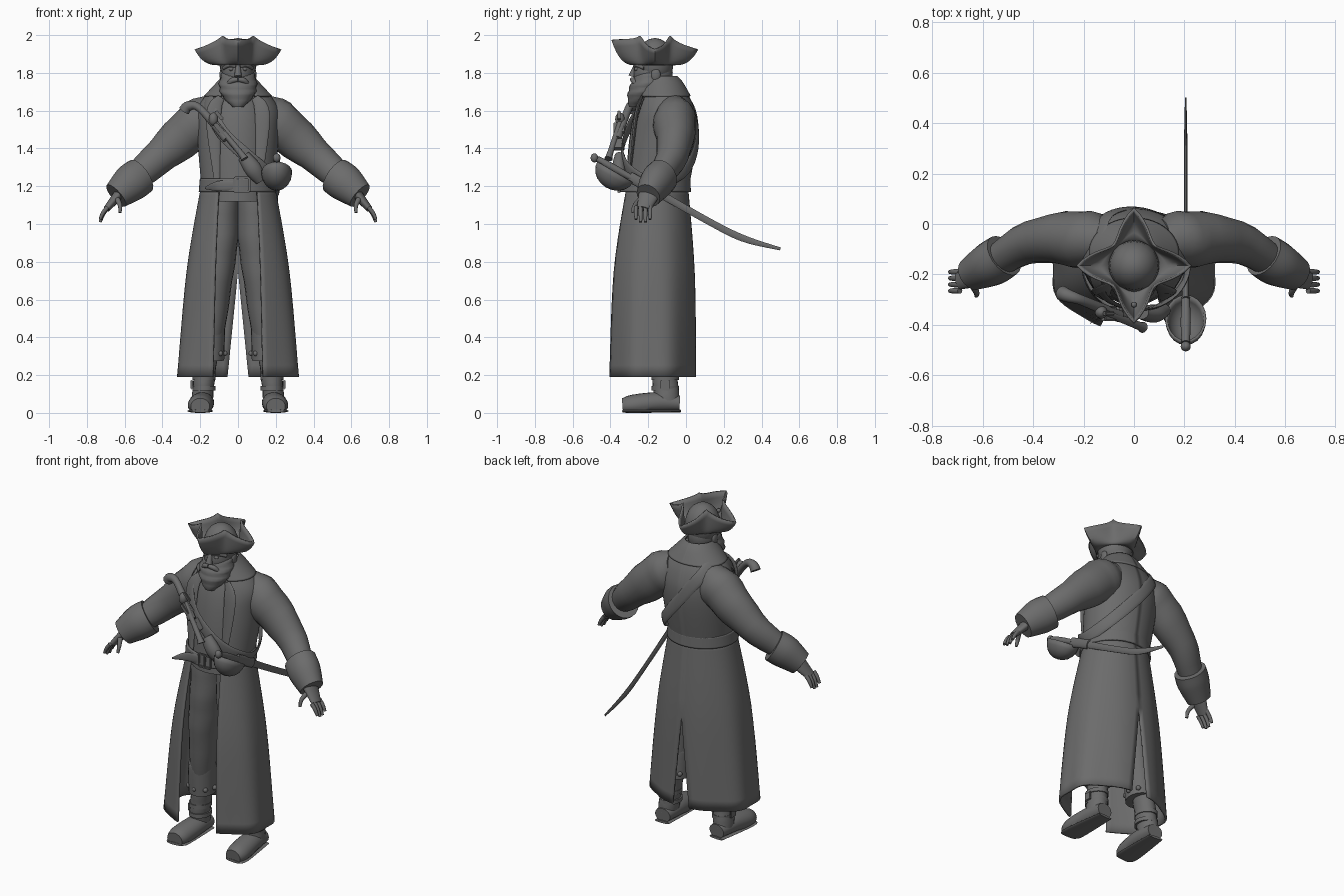
import bpy, bmesh
from math import sin, cos, pi, asin, radians, sqrt
from mathutils import Vector, Matrix

default_cube = bpy.data.objects.get("Cube")
if default_cube:
    bpy.data.objects.remove(default_cube)

grey = bpy.data.materials.new("weathered grey")
grey.use_nodes = True
grey.diffuse_color = (.15, .15, .15, 1)
grey.node_tree.nodes["Principled BSDF"].inputs["Base Color"].default_value = grey.diffuse_color

DOWNWARD = Vector((0, 0, -1))
FACING_BACK = Vector((0, 1, 0))
FACING_UP = Vector((0, 0, 1))
CHEST_CENTRE = Vector((0, -.13, 1.4))


def finish(name, bm, mirror=False, thickness=0):
    """Turn a bmesh into a smooth object, with optional mirror and thickness."""
    bmesh.ops.recalc_face_normals(bm, faces=bm.faces)
    mesh = bpy.data.meshes.new(name)
    bm.to_mesh(mesh)
    bm.free()
    mesh.shade_smooth()
    mesh.set_sharp_from_angle(angle=radians(45))
    mesh.materials.append(grey)
    obj = bpy.data.objects.new(name, mesh)
    bpy.context.collection.objects.link(obj)
    if thickness:
        solidify = obj.modifiers.new("Thickness", "SOLIDIFY")
        solidify.thickness = thickness
        solidify.offset = 0
    if mirror:
        obj.modifiers.new("Mirror", "MIRROR")


def spline(keys, steps, closed=False):
    """Smooth curve through key tuples of any length."""
    count = len(keys)

    def pick(index):
        return Vector(keys[index % count] if closed else keys[min(max(index, 0), count - 1)])

    result = []
    for index in range(count if closed else count - 1):
        before, start, end, after = (pick(index + offset) for offset in (-1, 0, 1, 2))
        leave, arrive = (end - before) / 2, (after - start) / 2
        for step in range(steps):
            t = step / steps
            blend = t * t * (3 - 2 * t)
            result.append(start.lerp(end, blend) + leave * t * (1 - t) ** 2 - arrive * t * t * (1 - t))
    return result if closed else result + [pick(count - 1)]


def grid(bm, rows, wrap=False, loop=False, caps=False):
    """Skin rows of points with quads."""
    rows = [[bm.verts.new(point) for point in row] for row in rows]
    size = len(rows[0])
    for index in range(len(rows) if loop else len(rows) - 1):
        row, following = rows[index], rows[(index + 1) % len(rows)]
        for near in range(size if wrap else size - 1):
            far = (near + 1) % size
            bm.faces.new((row[near], row[far], following[far], following[near]))
    if caps:
        bm.faces.new(rows[0])
        bm.faces.new(rows[-1])


def tube(name, keys, radius=None, squash=1, reference=FACING_BACK, level=False, closed=False,
         mirror=False, wrinkle=0, floor=0, sides=20, outward=False):
    """Sweep an ellipse; a key is x, y, z and, unless the radius is constant, a radius."""
    path = spline(keys, 5, closed)
    points = [Vector(key[:3]) for key in path]
    last = len(points) - 1
    rows = []
    for index, point in enumerate(points):
        ahead = points[(index + 1) % len(points)] if closed else points[min(index + 1, last)]
        behind = points[index - 1] if closed else points[max(index - 1, 0)]
        tangent = DOWNWARD if level else (ahead - behind).normalized()
        facing = reference
        if outward:
            facing = point - CHEST_CENTRE
            facing.z /= 2
        side = tangent.cross(facing).normalized()
        depth = side.cross(tangent) * squash
        row = []
        for corner in range(sides):
            angle = 2 * pi * corner / sides
            swell = (radius or path[index][3]) * (1 + wrinkle * sin(index * 1.7 + 2 * sin(angle)))
            place = point + (side * cos(angle) + depth * sin(angle)) * swell
            place.z = max(place.z, floor)
            row.append(place)
        rows.append(row)
    bm = bmesh.new()
    grid(bm, rows, wrap=True, loop=closed, caps=not closed)
    finish(name, bm, mirror)


def half_shell(name, keys, front_gap, slit_top=0, ripple=0, columns=28):
    """Mirrored cloth open at the front; a key is centre y, z, x radius, y radius."""
    top, first_width = keys[0][1], keys[0][2]
    rows = []
    for centre, z, width, depth in spline(keys, 6):
        start = asin(front_gap * sqrt(width / first_width) / width)
        end = pi - asin(max(slit_top - z, 0) / width / 10)
        row = []
        for column in range(columns + 1):
            angle = start + (end - start) * column / columns
            fold = 1 + ripple * (top - z) * sin(7 * angle) * sin(angle)
            row.append((width * sin(angle) * fold, centre - depth * cos(angle) * fold, z))
        rows.append(row)
    bm = bmesh.new()
    grid(bm, rows)
    finish(name, bm, mirror=True, thickness=.012)


def ball(name, centre, size, mirror=False, tilt=0, bowl=False, segments=20):
    """Ellipsoid, or the lower shell of one."""
    bm = bmesh.new()
    bmesh.ops.create_uvsphere(bm, u_segments=segments, v_segments=segments // 2, radius=1)
    if bowl:
        upper = [vert for vert in bm.verts if vert.co.z > .1]
        bmesh.ops.delete(bm, geom=upper, context="VERTS")
    scaling = Matrix.Diagonal((*size, 1))
    bm.transform(Matrix.Translation(centre) @ Matrix.Rotation(tilt, 4, "X") @ scaling)
    finish(name, bm, mirror, thickness=.01 if bowl else 0)


def block(name, centre, size, mirror=False, turn=0):
    bm = bmesh.new()
    bmesh.ops.create_cube(bm, size=1)
    scaling = Matrix.Diagonal((*size, 1))
    bm.transform(Matrix.Translation(centre) @ Matrix.Rotation(turn, 4, "Y") @ scaling)
    bmesh.ops.bevel(bm, geom=bm.edges[:], offset=.004, segments=2, affect="EDGES")
    finish(name, bm, mirror)


# Tricorn hat: brim folded up tight against the crown between its sharp points
bm = bmesh.new()
rows = []
for step in range(8):
    rise = step / 7
    row = []
    for corner in range(64):
        angle = 2 * pi * corner / 64
        point = 1 - abs(sin(2 * angle))
        ahead = max(-sin(angle), 0)
        lip = 1.995 - sqrt(point) * (.07 - .05 * ahead ** 2)
        radius = .1 + (.015 + .11 * point) * rise ** .7
        height = 1.845 + (lip - 1.845) * rise ** 2
        row.append((radius * cos(angle), radius * sin(angle) - .165, height))
    rows.append(row)
grid(bm, rows, wrap=True)
finish("hat_brim", bm, thickness=.01)
ball("hat_crown", (0, -.165, 1.86), (.1, .1, .125))
ball("hat_button", (0, -.32, 1.88), (.012, .012, .012), segments=10)

# Head and face
ball("head", (0, -.175, 1.8), (.085, .105, .12))
ball("ear", (.086, -.16, 1.79), (.012, .025, .035), mirror=True)
tube("nose", [(0, -.265, 1.84, .012), (0, -.285, 1.78, .02)], sides=12)
tube("brow", [(.01, -.27, 1.835), (.045, -.257, 1.84), (.075, -.222, 1.825)], radius=.01, sides=10, mirror=True)
ball("eye", (.035, -.262, 1.82), (.014, .012, .01), mirror=True)
tube("beard", [(0, -.185, 1.8, .085), (0, -.205, 1.74, .1), (0, -.235, 1.68, .085), (0, -.275, 1.62, .03)],
     squash=.88, level=True, wrinkle=.04)
tube("moustache", [(0, -.285, 1.765, .012), (.035, -.277, 1.757, .014), (.07, -.25, 1.72, .005)], sides=10, mirror=True)

# Waistcoat and long open coat
tube("waistcoat", [(0, -.165, 1.12, .17), (0, -.14, 1.4, .18), (0, -.12, 1.6, .165), (0, -.14, 1.76, .07)],
     squash=.92, level=True, sides=32)
half_shell("coat_body", [(-.165, 1.17, .185, .17), (-.12, 1.47, .21, .175), (-.11, 1.62, .205, .145), (-.12, 1.74, .1, .09)],
           front_gap=.1)
half_shell("coat_collar", [(-.135, 1.78, .08, .085), (-.125, 1.745, .11, .105), (-.115, 1.675, .175, .135)], front_gap=.06)
half_shell("coat_skirt", [(-.165, 1.2, .19, .17), (-.18, .75, .27, .22), (-.185, .19, .325, .235)],
           front_gap=.1, slit_top=.75, ripple=.03)
tube("lapel", [(.09, -.235, 1.67, .02), (.13, -.265, 1.57, .04), (.11, -.3, 1.22, .015)], squash=.25, mirror=True)

# Sleeves, turned-back cuffs and hands
tube("sleeve", [(.1, -.06, 1.6, .09), (.2, -.06, 1.54, .125), (.4, -.07, 1.37, .095), (.6, -.18, 1.19, .06)],
     squash=.9, mirror=True, wrinkle=.03)
tube("cuff", [(.515, -.125, 1.255, .1), (.57, -.16, 1.215, .1), (.645, -.2, 1.15, .075)], squash=.88, mirror=True)
tube("hand", [(.62, -.19, 1.17, .03), (.695, -.225, 1.08, .018)], squash=2, mirror=True)
for finger in range(4):
    y = -.19 - finger / 40
    drop = .08 if finger in (1, 2) else .065
    tube("finger", [(.69, y, 1.09, .012), (.715, y, 1.09 - drop / 2, .011), (.73, y, 1.09 - drop, .008)],
         sides=10, mirror=True)
tube("thumb", [(.645, -.23, 1.14, .016), (.625, -.27, 1.1, .012), (.625, -.285, 1.06, .008)], sides=10, mirror=True)

# Breeches with studded hems
tube("breeches", [(.085, -.165, 1.18, .09), (.09, -.165, .95, .094), (.115, -.16, .7, .085), (.14, -.14, .4, .065)],
     squash=1.25, mirror=True, wrinkle=.02)
tube("breeches_hem", [(.135, -.145, .47, .07), (.145, -.14, .44, .077), (.15, -.13, .28, .077)],
     squash=1.12, mirror=True)
for stud in range(8):
    angle = 2 * pi * stud / 8
    place = Vector((.15, -.13, .315)) + Vector((sin(angle), cos(angle), 0)) * .08
    ball("hem_stud", place, (.015, .015, .015), mirror=True, segments=10)

# Boots with straps and buckles
tube("boot_shaft", [(.165, -.115, .3), (.18, -.11, .17), (.19, -.1, .06)],
     radius=.056, squash=1.2, mirror=True, wrinkle=.025)
tube("boot_foot", [(.185, -.035, .05, .05), (.19, -.15, .055, .064), (.2, -.28, .04, .066), (.2, -.335, .035, .05)],
     squash=.85, reference=FACING_UP, mirror=True, floor=.012)
tube("boot_sole", [(.185, -.03, .01, .048), (.2, -.28, .01, .068), (.2, -.335, .01, .05)],
     squash=.15, reference=FACING_UP, mirror=True)
for z in (.13, .185):
    tube("boot_strap", [(.18, -.11, z + .012), (.18, -.11, z - .012)], radius=.062, squash=1.16, level=True, mirror=True)
block("boot_buckle", (.245, -.11, .15), (.012, .05, .05), mirror=True)

# Waist belt, buckle and loose end
half_shell("waist_belt", [(-.165, 1.17, .202, .185), (-.165, 1.24, .196, .182)], front_gap=0)
for z in (1.17, 1.245):
    block("buckle_rail", (.02, -.355, z), (.08, .014, .014))
for x in (-.02, .02, .06):
    block("buckle_bar", (x, -.355, 1.207), (.012, .014, .08))
tube("belt_end", [(-.02, -.35, 1.205, .028), (-.11, -.35, 1.2, .026), (-.175, -.395, 1.19, .005)], squash=.2, sides=12)

# Shoulder belt running from right shoulder to left hip
tube("shoulder_belt", [(-.145, -.1, 1.7), (-.15, -.23, 1.62), (-.08, -.315, 1.48), (.06, -.335, 1.35), (.17, -.27, 1.26),
                       (.21, -.15, 1.22), (.155, 0, 1.29), (.02, .06, 1.45), (-.11, .03, 1.62)],
     radius=.035, squash=.2, sides=12, closed=True, outward=True)

# Pistol slung on the chest
tube("pistol_grip", [(-.285, -.275, 1.6, .03), (-.26, -.285, 1.625, .026), (-.2, -.305, 1.61, .02), (-.06, -.365, 1.45, .024)])
tube("pistol_barrel", [(-.13, -.345, 1.55, .014), (.01, -.4, 1.38, .016), (.035, -.41, 1.345, .022)])
ball("pistol_lock", (-.13, -.35, 1.555), (.025, .025, .035))
block("pistol_hammer", (-.1, -.355, 1.575), (.018, .015, .06), turn=-.7)
for x, z in ((-.1, 1.505), (-.03, 1.42)):
    block("pistol_strap", (x, -.355, z), (.07, .06, .025), turn=.85)
tube("belt_pouch", [(.03, -.35, 1.36, .035), (.08, -.355, 1.29, .045), (.12, -.34, 1.23, .03)], squash=.8)

# Sabre at the left hip
hilt = .205
tube("sabre_blade", [(hilt, -.25, 1.225, .008), (hilt, .1, 1.025, .007), (hilt, .3, .925, .007), (hilt, .5, .868, .003)],
     squash=2.7, reference=FACING_UP, sides=10)
tube("scabbard_throat", [(hilt, -.3, 1.25), (hilt, -.15, 1.17)], radius=.014, squash=2, reference=FACING_UP)
tube("sabre_handle", [(hilt, -.29, 1.245, .016), (hilt, -.39, 1.3, .02), (hilt, -.47, 1.345, .016)], reference=FACING_UP)
ball("sabre_pommel", (hilt, -.485, 1.35), (.02, .02, .024))
ball("sabre_guard", (hilt, -.375, 1.275), (.077, .105, .09), tilt=-.53, bowl=True)
